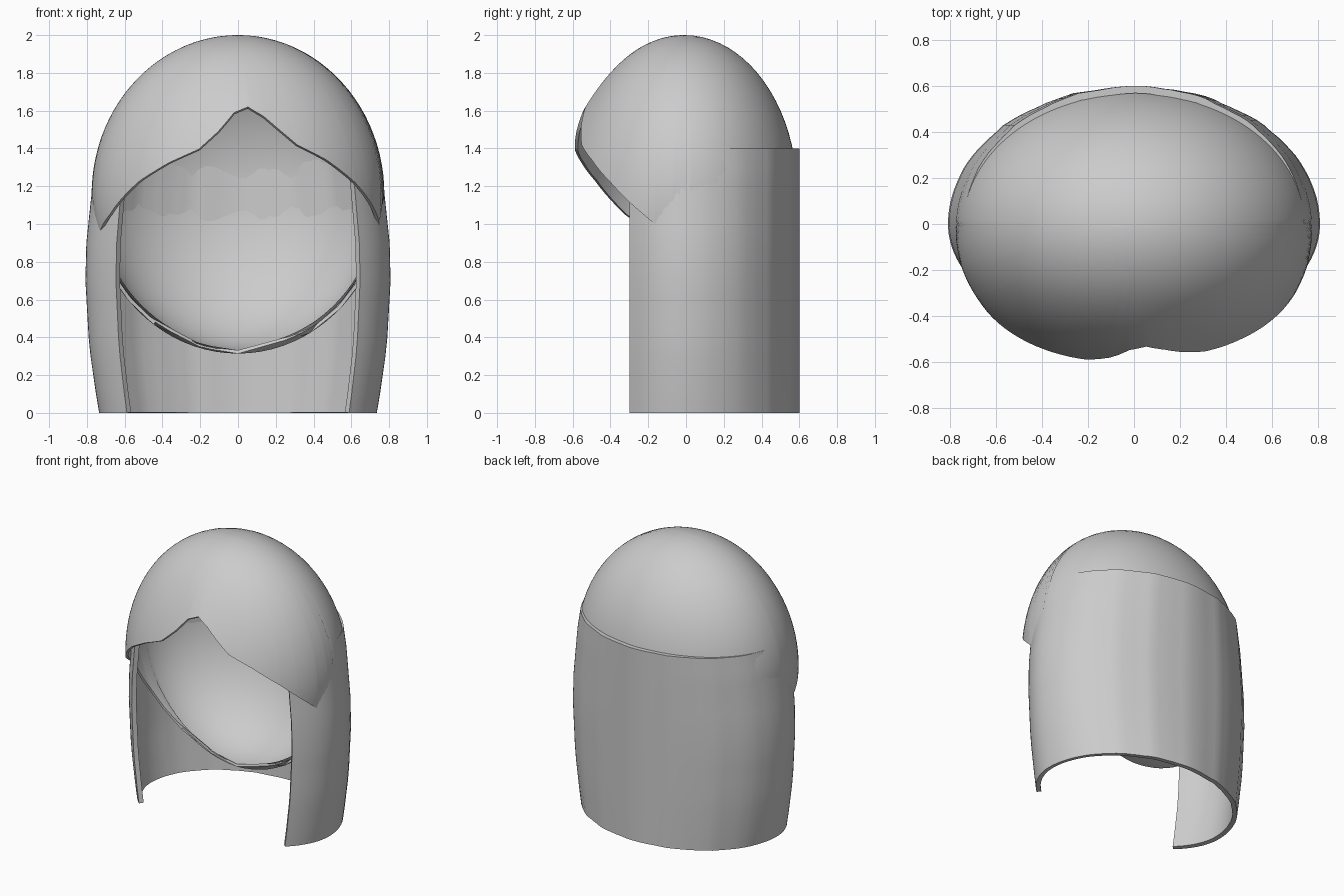
import bpy, math, random

if "Cube" in bpy.data.objects:
    bpy.data.objects.remove(bpy.data.objects["Cube"])
random.seed(4)

RX, RY, RZ = 0.775, 0.60, 0.843      # ellipsoid of the cap
CY, CZ = -0.01, 1.157


def interp(table, v):
    if v <= table[0][0]:
        return table[0][1]
    for (a, p), (b, q) in zip(table, table[1:]):
        if v <= b:
            return p + (q - p) * (v - a) / (b - a)
    return table[-1][1]


def sheet(name, columns, thickness, closed):
    """Skin a grid of columns (each listed top to bottom), then thicken inward."""
    n, m = len(columns), len(columns[0])
    verts = [p for c in columns for p in c]
    faces = []
    for i in range(n if closed else n - 1):
        k = (i + 1) % n
        for j in range(m - 1):
            faces.append((i * m + j, i * m + j + 1, k * m + j + 1, k * m + j))
    me = bpy.data.meshes.new(name)
    me.from_pydata(verts, [], faces)
    ob = bpy.data.objects.new(name, me)
    bpy.context.collection.objects.link(ob)
    bpy.context.view_layer.objects.active = ob
    ob.select_set(True)
    weld = ob.modifiers.new("weld_poles", 'WELD')
    weld.merge_threshold = 0.0005
    solid = ob.modifiers.new("thickness", 'SOLIDIFY')
    solid.thickness = thickness
    solid.offset = -1
    for mod in ("weld_poles", "thickness"):
        bpy.ops.object.modifier_apply(modifier=mod)
    bpy.ops.object.shade_smooth_by_angle(angle=math.radians(45))
    ob.select_set(False)
    return ob


# Hair cap: ellipsoid whose lower front is cut away along the parted fringe
fringe = [(-.72, .95), (-.66, 1.05), (-.5, 1.23), (-.35, 1.325), (-.2, 1.395),
          (-.1, 1.49), (-.02, 1.59), (.05, 1.62), (.13, 1.57), (.3, 1.42),
          (.45, 1.34), (.6, 1.22), (.68, 1.12), (.735, 1.0)]
edge = [(-93, CZ - RZ), (-84, .70)]
for x, z in fringe:
    r = math.sqrt(1 - ((z - CZ) / RZ) ** 2)
    edge.append((math.degrees(math.asin(x / (RX * r))), z))
edge += [(84, .70), (93, CZ - RZ)]

angles = sorted({round(a, 2) for a, _ in edge} | {-180 + 3 * i + .5 for i in range(120)})
ROWS = 40
cap = []
for a in angles:
    t = math.radians(a)
    end = math.acos(max(-1, min(1, (interp(edge, a) - CZ) / RZ)))
    front = max(0, math.cos(t)) ** 0.7
    col = []
    for j in range(ROWS + 1):
        u = j / ROWS
        th = end * u
        flare = 1 + 0.045 * front * max(0, (u - .5) / .5) ** 2
        r = math.sin(th) * flare
        col.append((RX * r * math.sin(t), CY - RY * r * math.cos(t), CZ + RZ * math.cos(th)))
    cap.append(col)
sheet("hair_cap", cap, 0.018, True)

# Long hair: bowed curtain around the sides and back, open at the front
width = [(0, .735), (.1, .752), (.35, .788), (.7, .808), (.9, .803), (1.1, .782),
         (1.25, .766), (1.4, .738)]
FRONT = math.degrees(math.asin(.3 / .5))
levels = [1.4, 1.35, 1.3, 1.25, 1.2, 1.15, 1.1, 1.05, 1.0, .9, .8, .7, .6, .5, .4, .3, .2, .1, .05, 0]
N = 80
curtain = []
for i in range(N + 1):
    s = math.radians(-FRONT + (180 + 2 * FRONT) * i / N)
    depth = .598 if math.sin(s) > 0 else .5
    ripple = random.uniform(-.004, .003) + .004 * math.sin(s * 17)
    col = []
    for z in levels:
        k = 1 + ripple * max(0, math.sin(s))
        col.append((interp(width, z) * math.cos(s) * k, depth * math.sin(s) * k, z))
    curtain.append(col)
sheet("long_hair_curtain", curtain, 0.032, False)
